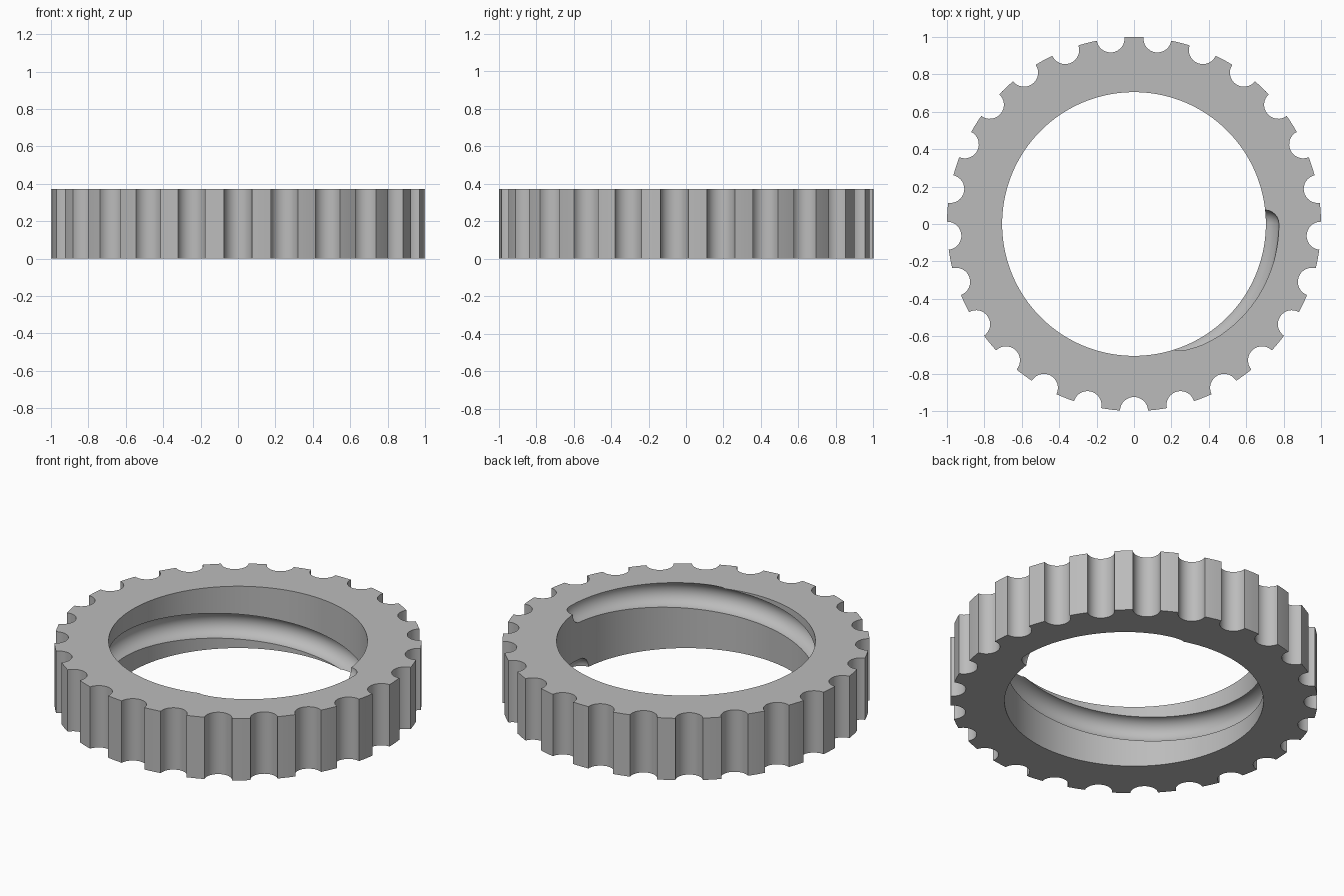
import bpy, bmesh
from math import pi, sin, cos, asin, radians
from mathutils import Vector

HEIGHT = 0.372
OUTER, INNER = 1.0, 0.705
NOTCHES, NOTCH_R = 25, 0.075
GROOVE_R, GROOVE_PATH = 0.075, 0.70

if "Cube" in bpy.data.objects:
    bpy.data.objects.remove(bpy.data.objects["Cube"], do_unlink=True)

grey = bpy.data.materials.new("plain grey")
grey.use_nodes = True
colour = (0.5, 0.5, 0.5, 1)
grey.diffuse_color = colour
grey.node_tree.nodes["Principled BSDF"].inputs["Base Color"].default_value = colour


def make_object(name, bm):
    bmesh.ops.recalc_face_normals(bm, faces=bm.faces)
    mesh = bpy.data.meshes.new(name)
    bm.to_mesh(mesh)
    bm.free()
    mesh.materials.append(grey)
    obj = bpy.data.objects.new(name, mesh)
    bpy.context.collection.objects.link(obj)
    return obj


def bridge(bm, a, b, closed=True):
    n = len(a)
    for i in range(n):
        j = (i + 1) % n
        bm.faces.new((a[i], a[j], b[j], b[i]))


# Grip outline: scalloped notches with plain arcs between them
def grip_outline():
    pitch = 2 * pi / NOTCHES
    half = 2 * asin(NOTCH_R / 2 / OUTER)
    sweep = pi / 2 - half / 2
    points = []
    for k in range(NOTCHES):
        mid = -pi / 2 + k * pitch
        centre = Vector((cos(mid), sin(mid))) * OUTER
        for i in range(17):
            a = mid + pi + sweep * (1 - i / 8)
            points.append(centre + NOTCH_R * Vector((cos(a), sin(a))))
        for i in range(1, 4):
            a = mid + half + (pitch - 2 * half) * i / 4
            points.append(OUTER * Vector((cos(a), sin(a))))
    return points


# Ring body: outer grip and round bore
outline = grip_outline()
bore = [p.normalized() * INNER for p in outline]
bm = bmesh.new()
loops = [[bm.verts.new((p.x, p.y, z)) for p in pts]
         for pts, z in ((outline, 0), (outline, HEIGHT), (bore, HEIGHT), (bore, 0))]
for i in range(4):
    bridge(bm, loops[i], loops[(i + 1) % 4])
ring = make_object("grip_ring", bm)

# Groove cutter: round section swept along one helical turn, with ball ends
stations = []
for i in range(6):
    a = radians(3 + i * 87 / 6)
    stations.append((0, -cos(a) * GROOVE_R, sin(a) * GROOVE_R))
stations += [(i / 144, 0, GROOVE_R) for i in range(145)]
stations += [(1, -s, r) for t, s, r in reversed(stations[:6])]
bm = bmesh.new()
sections = []
for t, shift, r in stations:
    a = -2 * pi * t
    radial = Vector((cos(a), sin(a), 0))
    slope = HEIGHT / (2 * pi * GROOVE_PATH)
    along = Vector((sin(a), -cos(a), -slope)).normalized()
    side = along.cross(radial)
    centre = radial * GROOVE_PATH + Vector((0, 0, HEIGHT * (1 - t))) + along * shift
    sections.append([bm.verts.new(centre + r * (cos(u) * radial + sin(u) * side))
                     for u in (2 * pi * k / 32 for k in range(32))])
for a, b in zip(sections, sections[1:]):
    bridge(bm, a, b)
bm.faces.new(sections[0])
bm.faces.new(sections[-1])
cutter = make_object("groove_cutter", bm)
cutter.hide_render = True

# Cut the helical groove into the bore
cut = ring.modifiers.new("helical groove", 'BOOLEAN')
cut.operation = 'DIFFERENCE'
cut.solver = 'EXACT'
cut.object = cutter
bpy.ops.object.select_all(action='DESELECT')
bpy.context.view_layer.objects.active = ring
ring.select_set(True)
bpy.ops.object.modifier_apply(modifier=cut.name)
bpy.data.objects.remove(cutter, do_unlink=True)
bpy.ops.object.shade_smooth_by_angle(angle=radians(30))
